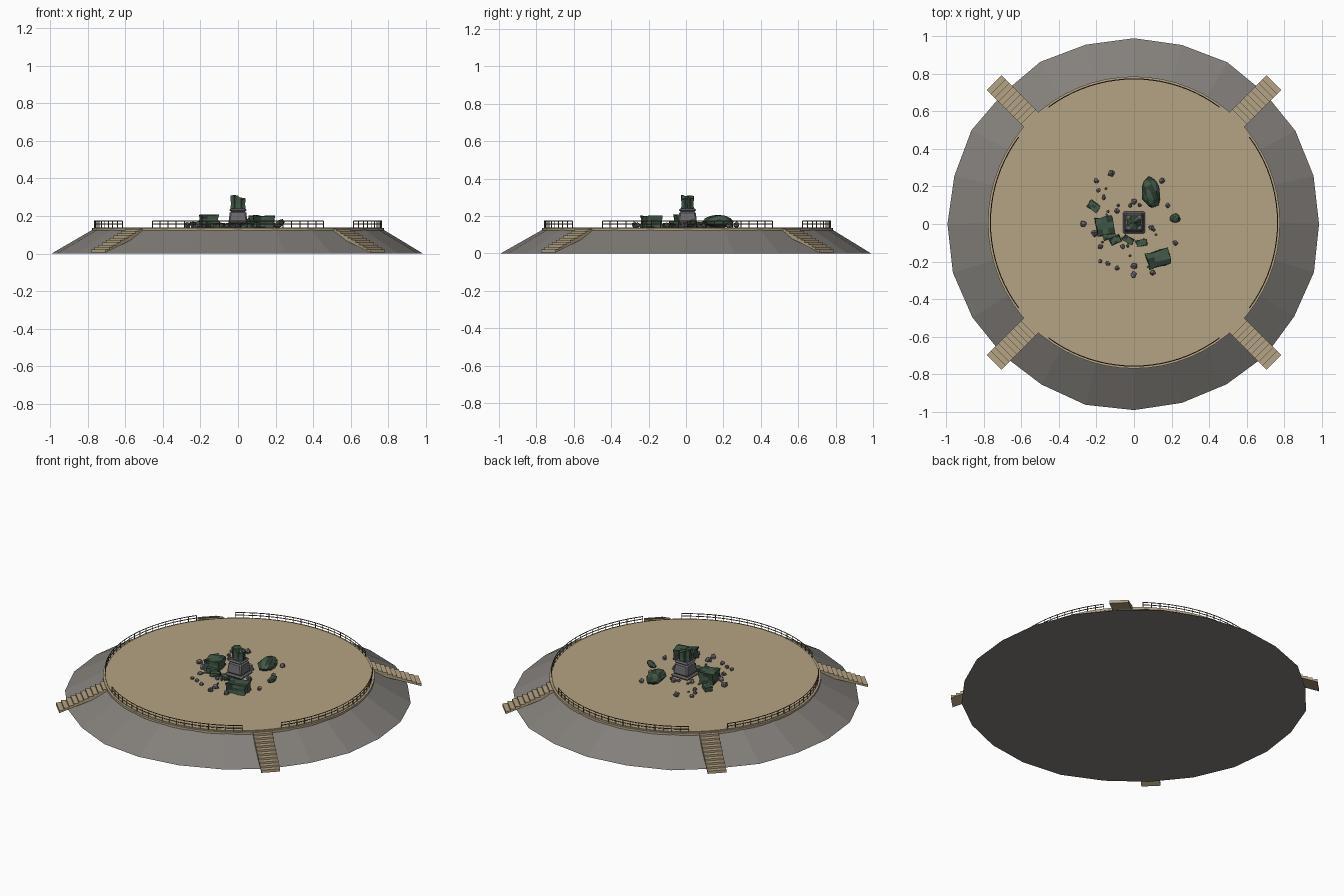
import bpy, bmesh, math, random
from math import cos, sin, pi, radians
from mathutils import Matrix, Vector

random.seed(7)
cube = bpy.data.objects.get("Cube")
if cube:
    bpy.data.objects.remove(cube, do_unlink=True)


def material(name, r, g, b):
    m = bpy.data.materials.new(name)
    m.use_nodes = True
    m.diffuse_color = (r, g, b, 1)
    node = next(n for n in m.node_tree.nodes if n.type == 'BSDF_PRINCIPLED')
    node.inputs["Base Color"].default_value = (r, g, b, 1)
    return m


SAND = material("sand", .46, .37, .23)
EARTH = material("grey_earth", .23, .215, .2)
WOOD = material("dark_wood", .13, .1, .06)
STONE = material("stone", .15, .145, .155)
GREEN = material("weathered_green", .055, .1, .065)
DARK = material("dark_green", .025, .045, .03)

CENTRE_Y = .008
DECK = .14        # deck height
RAIL_R = .765     # railing radius


def finish(name, bm, *mats):
    bmesh.ops.recalc_face_normals(bm, faces=bm.faces)
    mesh = bpy.data.meshes.new(name)
    bm.to_mesh(mesh)
    bm.free()
    for m in mats:
        mesh.materials.append(m)
    ob = bpy.data.objects.new(name, mesh)
    bpy.context.collection.objects.link(ob)
    return ob


def polar(r, a, z):
    return Vector((r * cos(a), r * sin(a) + CENTRE_Y, z))


def cone(bm, sides, r1, r2, z1, z2, spin=0):
    at = Matrix.Translation((0, CENTRE_Y, (z1 + z2) / 2)) @ Matrix.Rotation(spin, 4, 'Z')
    return bmesh.ops.create_cone(bm, cap_ends=True, segments=sides, radius1=r1,
                                 radius2=r2, depth=z2 - z1, matrix=at)["verts"]


# Sloping mound with a slightly uneven foot
bm = bmesh.new()
for v in cone(bm, 24, 1, .775, 0, .127):
    if v.co.z < .01:
        k = random.uniform(.985, 1)
        v.co.x *= k
        v.co.y = v.co.y * k - CENTRE_Y
finish("mound", bm, EARTH)

# Round deck with a rim
bm = bmesh.new()
cone(bm, 64, .778, .778, .122, .136)
cone(bm, 64, .765, .765, .13, DECK)
finish("deck", bm, SAND)


# Stairs down the four diagonals
def stairs(name, angle, steps=10, r0=.77, r1=1.053, z0=.132, width=.11):
    run, rise = (r1 - r0) / steps, .0122
    profile = []
    for i in range(steps):
        z = z0 - i * rise
        profile += [(r0 + i * run, z), (r0 + (i + 1) * run, z)]
    profile += [(r1, .005), (r0, .105)]
    bm = bmesh.new()
    face = bm.faces.new([bm.verts.new((r, -width / 2, z)) for r, z in profile])
    new = bmesh.ops.extrude_face_region(bm, geom=[face])["geom"]
    bmesh.ops.translate(bm, vec=(0, width, 0),
                        verts=[v for v in new if isinstance(v, bmesh.types.BMVert)])
    bm.transform(Matrix.Translation((0, CENTRE_Y, 0)) @ Matrix.Rotation(angle, 4, 'Z'))
    finish(name, bm, SAND)


for i, side in enumerate(("back_left", "back_right", "front_right", "front_left")):
    stairs("stairs_" + side, pi / 4 + i * pi / 2)


# Railings: two curved rails on thin posts, one arc per side
def bar(bm, a, b, half):
    axis = b - a
    at = Matrix.Translation((a + b) / 2) @ axis.to_track_quat('Z', 'Y').to_matrix().to_4x4()
    bmesh.ops.create_cone(bm, cap_ends=True, segments=4, radius1=half, radius2=half,
                          depth=axis.length, matrix=at)


def railing(name, middle, posts=21, spread=radians(36.5)):
    bm = bmesh.new()
    angles = [middle + spread * (2 * i / (posts - 1) - 1) for i in range(posts)]
    for a in angles:
        bar(bm, polar(RAIL_R, a, DECK - .005), polar(RAIL_R, a, .174), .0025)
    for a, b in zip(angles, angles[1:]):
        for z in (.157, .173):
            bar(bm, polar(RAIL_R, a, z), polar(RAIL_R, b, z), .0028)
    finish(name, bm, WOOD)


for i, side in enumerate(("left", "back", "right", "front")):
    railing("railing_" + side, i * pi / 2)

# Tapered square pedestal with a foot and a cap
bm = bmesh.new()
for low, high, z1, z2 in ((.06, .058, DECK, .158), (.052, .043, .158, .225), (.046, .046, .225, .24)):
    cone(bm, 4, low * 2 ** .5, high * 2 ** .5, z1, z2, pi / 4)
ob = finish("pedestal", bm, STONE)
bevel = ob.modifiers.new("chamfer", 'BEVEL')
bevel.width = .008
bevel.segments = 1

# Broken statue stump: folded drapery with a jagged top
bm = bmesh.new()
rings = []
for z, size in ((.235, 1), (.265, .93), (.295, 1)):
    ring = []
    for i in range(16):
        a = i * pi / 8
        r = size * (.044 if i % 2 else .036)
        top = (.012 if cos(a) < 0 else -.004) + random.uniform(-.004, .006)
        height = z + (top if z > .29 else 0)
        ring.append(bm.verts.new((r * cos(a), r * .85 * sin(a) + CENTRE_Y, height)))
    rings.append(ring)
for low, high in zip(rings, rings[1:]):
    for i in range(16):
        j = (i + 1) % 16
        bm.faces.new((low[i], low[j], high[j], high[i])).material_index = int(i % 5 == 0)
tip = bm.verts.new((-.005, CENTRE_Y, .302))
for i in range(16):
    bm.faces.new((rings[-1][i], rings[-1][(i + 1) % 16], tip)).material_index = i % 2
finish("statue_stump", bm, GREEN, DARK)


# Fallen statue pieces: chipped blocks and rounded lumps
def fragment(name, x, y, size, turn, rounded=False, tilt=0):
    bm = bmesh.new()
    if rounded:
        bmesh.ops.create_icosphere(bm, subdivisions=2, radius=.54)
    else:
        bmesh.ops.create_cube(bm, size=1)
        bmesh.ops.subdivide_edges(bm, edges=bm.edges[:], cuts=2, use_grid_fill=True)
    for v in bm.verts:
        v.co *= random.uniform(.84, 1.04)
    for f in bm.faces:
        f.material_index = int(random.random() < .25)
    bm.transform(Matrix.Rotation(radians(turn), 4, 'Z') @ Matrix.Rotation(radians(tilt), 4, 'Y')
                 @ Matrix.Diagonal((*size, 1)))
    drop = min(v.co.z for v in bm.verts)
    bm.transform(Matrix.Translation((x, y, DECK - .003 - drop)))
    finish(name, bm, GREEN, DARK)


fragment("torso_fragment", .09, .17, (.1, .17, .066), 8, True)
fragment("shoulder_fragment", -.155, -.01, (.095, .1, .07), 10)
fragment("drapery_fragment", .13, -.185, (.125, .09, .064), 15)
fragment("hand_fragment", -.215, .095, (.065, .045, .03), -35)
fragment("arm_fragment", .22, .03, (.06, .05, .035), 20, True, -35)
fragment("chip_one", -.135, -.055, (.07, .05, .035), 20)
fragment("chip_two", -.1, -.085, (.06, .04, .025), 25)
fragment("chip_three", -.03, -.085, (.06, .035, .025), -30)
fragment("chip_four", .04, -.1, (.06, .035, .025), 10)

# Scattered rubble around the pedestal
spots = [(-.2, .23), (-.12, .27), (-.19, .18), (-.27, 0), (-.21, -.05), (-.18, -.2),
         (-.09, -.235), (-.14, -.21), (0, -.27), (0, -.225), (.1, -.26), (.22, -.1),
         (.18, .1), (0, .12), (.03, .1), (-.02, .1), (.09, -.02), (-.09, .07),
         (-.06, -.12), (-.18, -.12), (.15, .23), (-.16, .14)]
spots += [(r * cos(a), r * sin(a)) for r, a in
          ((random.uniform(.09, .25), random.uniform(pi / 2, 2 * pi)) for _ in range(18))]
bm = bmesh.new()
for i, (x, y) in enumerate(spots):
    r = random.uniform(.011, .02) if i < 22 else random.uniform(.005, .01)
    at = Matrix.Translation((x, y, DECK + r * .6)) @ Matrix.Rotation(random.random() * pi, 4, 'Z')
    for v in bmesh.ops.create_icosphere(bm, subdivisions=1, radius=r, matrix=at)["verts"]:
        v.co += Vector([random.uniform(-.2, .2) * r for _ in range(3)])
finish("rubble", bm, STONE)
